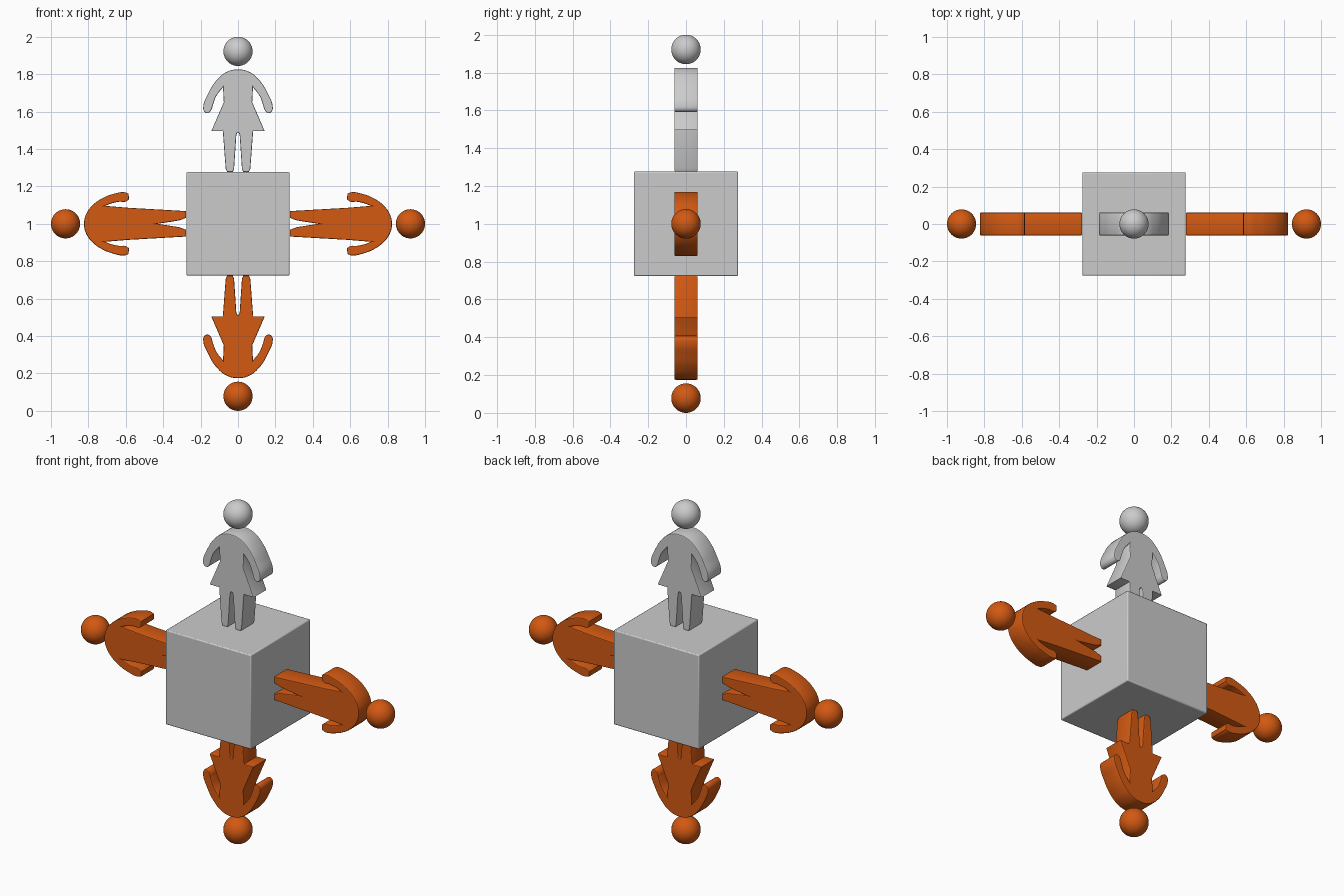
import bpy
from math import radians
from mathutils import Matrix

if "Cube" in bpy.data.objects:
    bpy.data.objects.remove(bpy.data.objects["Cube"])

CENTRE = Matrix.Translation((0, 0, 1.0))

orange = bpy.data.materials.new("orange")
orange.diffuse_color = (0.65, 0.1, 0.006, 1)
orange.use_nodes = True
orange.node_tree.nodes["Principled BSDF"].inputs["Base Color"].default_value = orange.diffuse_color

# Half outlines (sideways, outward, smooth?) from shoulder centre to crotch centre
DRESS = [(0, .825, 1), (.06, .812, 1), (.115, .767, 1), (.16, .695, 1), (.186, .622, 1),
         (.18, .600, 1), (.164, .592, 1), (.146, .603, 1), (.134, .637, 1), (.115, .685, 1),
         (.08, .73, 0), (.076, .65, 0), (.143, .495, 0), (.081, .495, 0), (.066, .295, 0),
         (.058, .277, 0), (.028, .277, 0), (.021, .295, 0), (.009, .475, 0), (0, .488, 1)]
TROUSERS = [(0, .823, 1), (.045, .815, 1), (.095, .782, 1), (.135, .728, 1), (.160, .665, 1),
            (.169, .608, 1), (.161, .585, 0), (.131, .583, 0), (.119, .600, 1), (.118, .635, 1),
            (.108, .68, 1), (.096, .71, 0), (.086, .59, 0), (.068, .277, 0), (.032, .277, 0),
            (.018, .315, 0), (0, .43, 0)]


def finish(obj, mat, angle=35):
    if mat:
        obj.data.materials.append(mat)
    bpy.ops.object.select_all(action='DESELECT')
    obj.select_set(True)
    bpy.context.view_layer.objects.active = obj
    bpy.ops.object.shade_smooth_by_angle(angle=radians(angle))


def figure(name, half, turn, mat=None):
    # Flat cut-out body: mirrored outline, extruded with a slight rounded edge
    pts = half + [(-x, y, s) for x, y, s in half[-2:0:-1]]
    cu = bpy.data.curves.new(name, 'CURVE')
    cu.dimensions = '2D'
    cu.fill_mode = 'BOTH'
    cu.resolution_u = 6
    cu.extrude, cu.bevel_depth, cu.offset, cu.bevel_resolution = .056, .005, -.005, 1
    sp = cu.splines.new('BEZIER')
    sp.bezier_points.add(len(pts) - 1)
    sp.use_cyclic_u = True
    for bp, (x, y, smooth) in zip(sp.bezier_points, pts):
        bp.co = (x, y, 0)
        bp.handle_left_type = bp.handle_right_type = 'AUTO' if smooth else 'VECTOR'
    body = bpy.data.objects.new(name + "_body", cu)
    bpy.context.collection.objects.link(body)
    place = CENTRE @ Matrix.Rotation(radians(turn), 4, 'Y')
    body.matrix_world = place @ Matrix.Rotation(radians(90), 4, 'X')
    bpy.ops.object.select_all(action='DESELECT')
    body.select_set(True)
    bpy.context.view_layer.objects.active = body
    bpy.ops.object.convert(target='MESH')
    finish(bpy.context.object, mat)

    # Floating ball head
    bpy.ops.mesh.primitive_uv_sphere_add(segments=40, ring_count=20, radius=.078,
                                         location=place @ Matrix.Translation((0, 0, .922)).to_translation())
    head = bpy.context.object
    head.name = name + "_head"
    finish(head, mat)


# Central block with softened edges
bpy.ops.mesh.primitive_cube_add(size=.552, location=CENTRE.to_translation())
block = bpy.context.object
block.name = "centre_block"
bev = block.modifiers.new("soft_edges", 'BEVEL')
bev.width, bev.segments = .006, 2
finish(block, None)

# Four figures standing on the block's faces
figure("upper_dress_figure", DRESS, 0)
figure("lower_dress_figure", DRESS, 180, orange)
figure("right_trouser_figure", TROUSERS, 90, orange)
figure("left_trouser_figure", TROUSERS, -90, orange)
